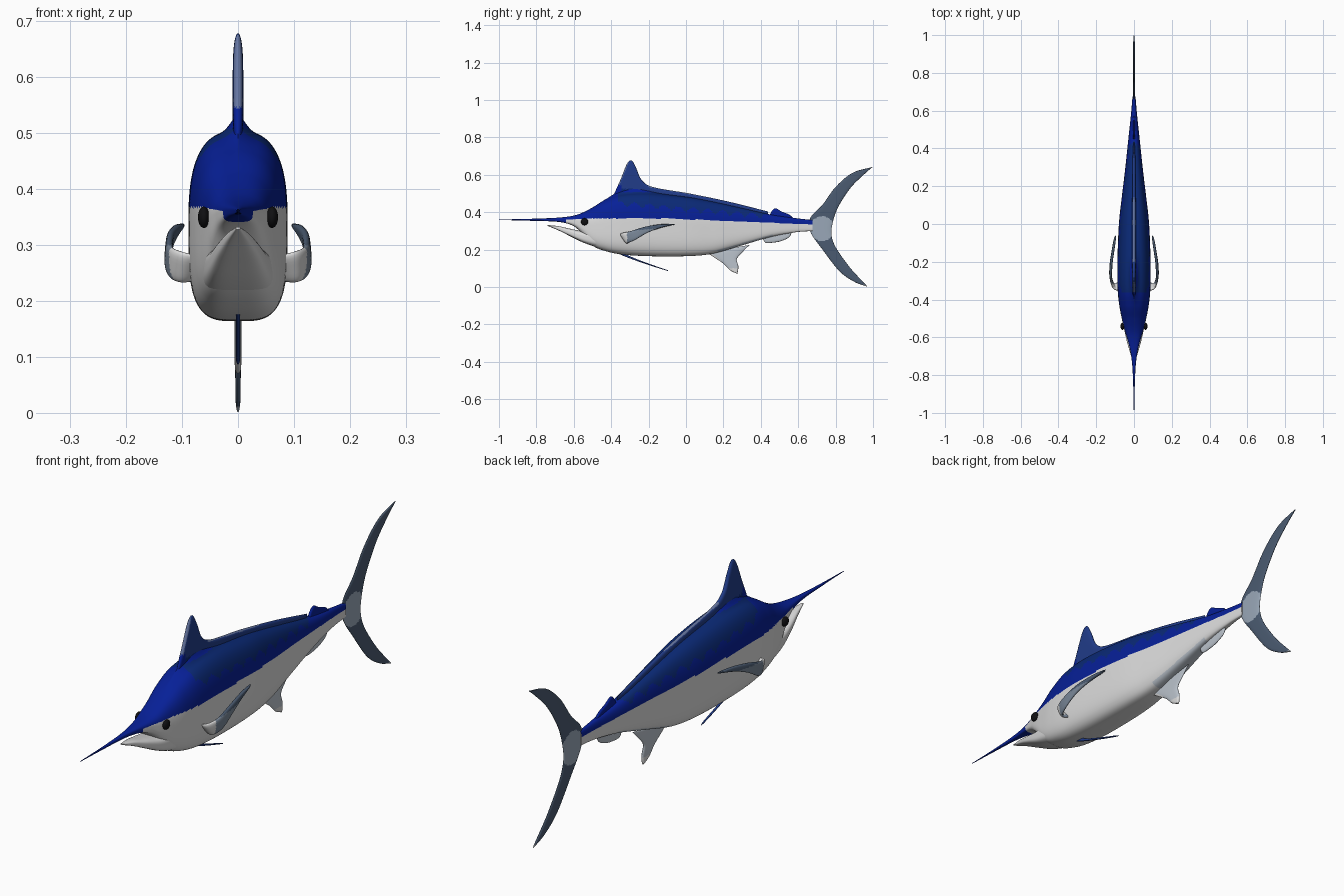
import bpy, bmesh, math
from mathutils import Vector

if "Cube" in bpy.data.objects:
    bpy.data.objects.remove(bpy.data.objects["Cube"])

COLOURS = {
    "royal_blue": (0.002, 0.014, 0.31),
    "navy_blue": (0.003, 0.022, 0.18),
    "fin_blue": (0.015, 0.045, 0.25),
    "crest_blue": (0.13, 0.18, 0.36),
    "belly_white": (0.72, 0.72, 0.72),
    "mist": (0.50, 0.55, 0.61),
    "pale_slate": (0.32, 0.39, 0.48),
    "mid_slate": (0.19, 0.24, 0.31),
    "slate": (0.07, 0.105, 0.165),
    "black": (0.005, 0.005, 0.006),
}
NAMES = list(COLOURS)
for key, rgb in COLOURS.items():
    m = bpy.data.materials.new(key)
    m.use_nodes = True
    m.diffuse_color = (*rgb, 1)
    bsdf = m.node_tree.nodes["Principled BSDF"]
    bsdf.inputs["Base Color"].default_value = (*rgb, 1)
    bsdf.inputs["Roughness"].default_value = 0.6


def spline(pts, t):
    """Catmull-Rom through pts, t in 0..1."""
    pts = [Vector(p) for p in pts]
    s = t * (len(pts) - 1)
    i = min(int(s), len(pts) - 2)
    f = s - i
    b, c = pts[i], pts[i + 1]
    a = pts[i - 1] if i else b * 2 - c
    d = pts[i + 2] if i + 2 < len(pts) else c * 2 - b
    return 0.5 * (2 * b + (c - a) * f + (2 * a - 5 * b + 4 * c - d) * f ** 2
                  + (3 * b - a - 3 * c + d) * f ** 3)


def finish(name, bm, rule):
    """Weld, colour the faces by rule(centre) and smooth."""
    bmesh.ops.remove_doubles(bm, verts=bm.verts, dist=0.00005)
    bmesh.ops.recalc_face_normals(bm, faces=bm.faces)
    mesh = bpy.data.meshes.new(name)
    for key in NAMES:
        mesh.materials.append(bpy.data.materials[key])
    for f in bm.faces:
        f.material_index = NAMES.index(rule(f.calc_center_median()))
    bm.to_mesh(mesh)
    bm.free()
    ob = bpy.data.objects.new(name, mesh)
    bpy.context.collection.objects.link(ob)
    bpy.ops.object.select_all(action='DESELECT')
    ob.select_set(True)
    bpy.context.view_layer.objects.active = ob
    bpy.ops.object.shade_smooth_by_angle(angle=math.radians(50))
    return ob


def bridge(bm, rows, closed):
    n = len(rows[0])
    for r, s in zip(rows, rows[1:]):
        for j in range(n if closed else n - 1):
            k = (j + 1) % n
            bm.faces.new((r[j], r[k], s[k], s[j]))


def loft(name, stations, rule, nu, nv):
    """Boxy oval rings; each station is y, top, bottom, half width."""
    bm = bmesh.new()
    rows = []
    for i in range(nu + 1):
        y, top, bot, w = spline(stations, i / nu)
        w, mid, h = max(w, 0.0005), (top + bot) / 2, max((top - bot) / 2, 0.0005)
        hump = 0.04 * math.exp(-((y + 0.28) / 0.1) ** 2)
        ring = []
        for j in range(nv):
            a = 2 * math.pi * j / nv
            c, s = math.cos(a), math.sin(a)
            n = 2.7 if s > 0 else 3.7
            r = (abs(c) ** n + abs(s) ** n) ** (-1 / n)
            flare = hump * max(0, 1 - abs(c * r * w) / 0.035) ** 2 if s > 0 else 0
            ring.append(bm.verts.new((c * r * w, y, mid + s * r * h + flare)))
        rows.append(ring)
    bridge(bm, rows, True)
    bm.faces.new(rows[0])
    bm.faces.new(rows[-1])
    return finish(name, bm, rule)


def fin(name, lead, trail, thick, rule, nu=60, nv=12):
    """Thin blade between two edge curves, rounded at its rim."""
    if len(lead[0]) == 2:
        lead, trail = [[(0, *p) for p in e] for e in (lead, trail)]
    bm = bmesh.new()
    sides = ([], [])
    for i in range(nu + 1):
        u = i / nu
        a, b = spline(lead, u), spline(trail, u)
        u0, u1 = max(u - 0.02, 0), min(u + 0.02, 1)
        run = spline(lead, u1) + spline(trail, u1) - spline(lead, u0) - spline(trail, u0)
        chord = spline(trail, min(max(u, 0.03), 0.97)) - spline(lead, min(max(u, 0.03), 0.97))
        nrm = run.cross(chord).normalized()
        for side, sign in zip(sides, (1, -1)):
            row = []
            for j in range(nv + 1):
                v = (1 - math.cos(math.pi * j / nv)) / 2
                t = math.sqrt(max(0, (1 - abs(2 * v - 1) ** 4) * (1 - abs(2 * u - 1) ** 8)))
                row.append(bm.verts.new(a.lerp(b, v) + nrm * thick * t * sign))
            side.append(row)
    for side in sides:
        bridge(bm, side, False)
    return finish(name, bm, rule)


def mirrored(ob, name):
    other = ob.copy()
    other.data = ob.data.copy()
    other.name = name
    bpy.context.collection.objects.link(other)
    other.data.transform(((-1, 0, 0, 0), (0, 1, 0, 0), (0, 0, 1, 0), (0, 0, 0, 1)))
    other.data.flip_normals()


def flank(c):
    """Blue back with a scalloped navy saddle, white belly with a misty keel."""
    if c.y > -0.64 and c.z < 0.367 - 0.042 * max(c.y + 0.1, 0) - 0.05 * max(-0.5 - c.y, 0):
        keel = 0.178 + 0.285 * (c.y - 0.14) + 0.012
        return "mist" if 0.17 < c.y < 0.46 and c.z < keel else "belly_white"
    saddle = 0.462 - 0.085 * (c.y + 0.4) - 0.03 * (1 - abs(math.sin(c.y * 40)))
    return "navy_blue" if -0.36 < c.y < 0.44 and saddle < c.z < 0.507 else "royal_blue"


def dorsal(c):
    """Pale leading edge and crest, navy foot."""
    if c.z > 0.545 and c.y < -0.35 + 0.41 * (c.z - 0.575) + 0.006:
        return "crest_blue"
    if -0.2 < c.y < 0.14 and c.z > 0.529 - 0.175 * (c.y + 0.17):
        return "crest_blue"
    if c.y < -0.345 and c.z < 0.545:
        return "royal_blue"
    return "navy_blue" if c.z < 0.525 - 0.2 * max(c.y + 0.3, 0) else "fin_blue"


def tail(c):
    if math.hypot(c.y - 0.728, c.z - 0.312) < 0.066:
        return "pale_slate"
    return "mist" if c.z < 0.012 else "slate"


def pectoral(c):
    if c.y < -0.315:
        return "belly_white"
    return "slate" if c.z > 0.309 + 0.1 * (c.y + 0.2) else "mid_slate"


# Body with the long upper bill
loft("body", [
    (-1, 0.361, 0.359, 0.001), (-0.86, 0.364, 0.355, 0.004),
    (-0.74, 0.368, 0.352, 0.010), (-0.66, 0.373, 0.345, 0.022),
    (-0.60, 0.382, 0.325, 0.038), (-0.555, 0.397, 0.285, 0.052),
    (-0.50, 0.425, 0.222, 0.065), (-0.43, 0.465, 0.192, 0.078),
    (-0.34, 0.496, 0.174, 0.087), (-0.20, 0.502, 0.165, 0.088),
    (0, 0.482, 0.165, 0.080), (0.14, 0.457, 0.178, 0.065),
    (0.29, 0.424, 0.220, 0.047), (0.45, 0.388, 0.267, 0.030),
    (0.58, 0.369, 0.292, 0.016), (0.675, 0.358, 0.300, 0.008)], flank, 260, 160)

# Lower jaw
loft("lower_jaw", [
    (-0.74, 0.332, 0.327, 0.004), (-0.68, 0.325, 0.302, 0.021),
    (-0.62, 0.312, 0.272, 0.038), (-0.55, 0.300, 0.238, 0.053),
    (-0.48, 0.310, 0.215, 0.063), (-0.41, 0.310, 0.205, 0.066)],
    lambda c: "belly_white", 40, 48)

# Tall front dorsal fin running into a low ridge
fin("dorsal_fin",
    [(-0.39, 0.485), (-0.35, 0.575), (-0.315, 0.66), (-0.29, 0.676), (-0.268, 0.64),
     (-0.235, 0.57), (-0.17, 0.533), (0.02, 0.50), (0.23, 0.456), (0.438, 0.404)],
    [(-0.38, 0.46), (-0.35, 0.46), (-0.32, 0.46), (-0.29, 0.46), (-0.25, 0.46),
     (-0.21, 0.46), (-0.14, 0.46), (0.02, 0.45), (0.23, 0.41), (0.438, 0.37)], 0.0095,
    dorsal, 140, 24)
fin("rear_dorsal_fin",
    [(0.445, 0.38), (0.46, 0.408), (0.48, 0.421), (0.51, 0.404), (0.55, 0.388), (0.575, 0.368)],
    [(0.445, 0.36), (0.46, 0.36), (0.49, 0.36), (0.52, 0.36), (0.55, 0.355), (0.575, 0.355)],
    0.006, lambda c: "royal_blue", 40)

# Crescent tail with a pale round patch at its root
fin("tail_fin",
    [(1.0, 0.643), (0.89, 0.61), (0.80, 0.535), (0.73, 0.44), (0.665, 0.37),
     (0.665, 0.295), (0.73, 0.20), (0.82, 0.085), (0.90, 0.028), (0.972, 0.001)],
    [(1.0, 0.643), (0.955, 0.605), (0.88, 0.53), (0.815, 0.43), (0.786, 0.35),
     (0.778, 0.28), (0.802, 0.21), (0.872, 0.11), (0.93, 0.045), (0.972, 0.001)], 0.005,
    tail, 140, 24)

# Belly fins
fin("anal_fin",
    [(0.11, 0.185), (0.155, 0.155), (0.20, 0.125), (0.235, 0.09), (0.275, 0.07)],
    [(0.34, 0.225), (0.305, 0.19), (0.272, 0.15), (0.28, 0.11), (0.275, 0.07)], 0.006,
    lambda c: "belly_white" if c.z < 0.10 or c.y + c.z < 0.325 else "mist")
fin("rear_anal_fin",
    [(0.41, 0.262), (0.425, 0.237), (0.47, 0.238), (0.51, 0.246), (0.55, 0.265), (0.565, 0.29)],
    [(0.41, 0.29), (0.44, 0.29), (0.47, 0.295), (0.50, 0.30), (0.53, 0.30), (0.565, 0.305)],
    0.006, lambda c: "mist", 40)
fin("pelvic_fin",
    [(-0.38, 0.186), (-0.30, 0.153), (-0.20, 0.118), (-0.095, 0.085)],
    [(-0.34, 0.186), (-0.28, 0.156), (-0.19, 0.122), (-0.095, 0.089)], 0.004,
    lambda c: "fin_blue", 30, 8)

# Side fins, curving out and sweeping back
side_fin = fin("left_pectoral_fin",
    [(0.07, -0.35, 0.280), (0.103, -0.345, 0.288), (0.120, -0.30, 0.298),
     (0.120, -0.22, 0.322), (0.110, -0.14, 0.335), (0.098, -0.06, 0.338)],
    [(0.07, -0.30, 0.236), (0.106, -0.315, 0.234), (0.124, -0.275, 0.250),
     (0.123, -0.21, 0.288), (0.112, -0.14, 0.315), (0.098, -0.06, 0.334)], 0.007, pectoral)
mirrored(side_fin, "right_pectoral_fin")

# Eyes
bm = bmesh.new()
bmesh.ops.create_uvsphere(bm, u_segments=24, v_segments=16, radius=0.019)
bmesh.ops.scale(bm, verts=bm.verts, vec=(0.55, 1, 1))
bmesh.ops.translate(bm, verts=bm.verts, vec=(0.061, -0.542, 0.349))
mirrored(finish("left_eye", bm, lambda c: "black"), "right_eye")
